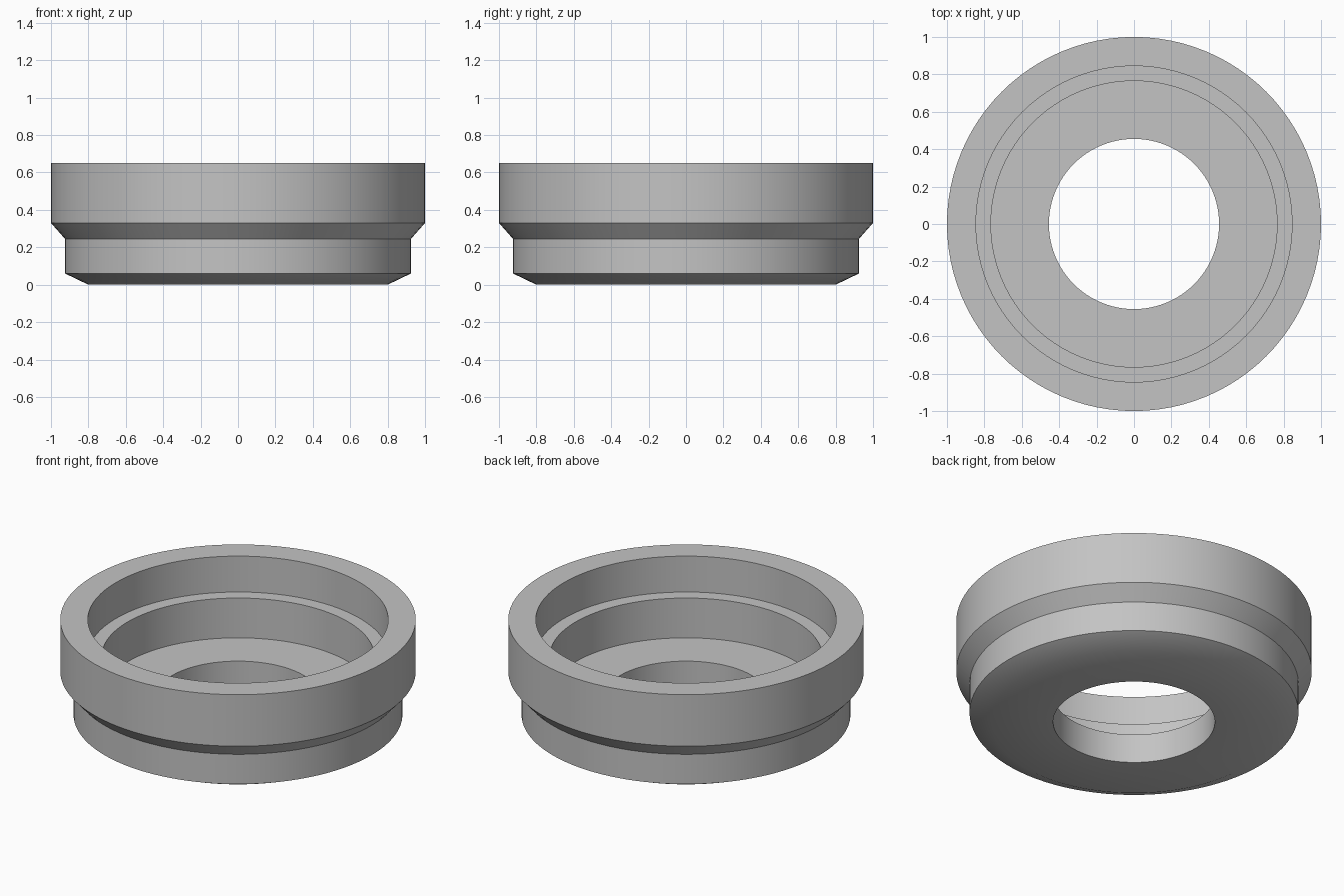
import bpy
import bmesh
import math

if "Cube" in bpy.data.objects:
    bpy.data.objects.remove(bpy.data.objects["Cube"])

SEGMENTS = 96

# Closed cross-section (radius, height), outside going up, then inside going down
PROFILE = [
    (0.455, 0.0), (0.80, 0.0), (0.925, 0.06),      # underside and bottom chamfer
    (0.925, 0.245), (1.0, 0.33), (1.0, 0.65),      # lower wall, flare, upper wall
    (0.845, 0.65), (0.845, 0.427),                 # rim and upper bore
    (0.765, 0.427), (0.765, 0.18), (0.455, 0.18),  # ledge, lower bore, floor
]


def lathe(name, profile, segments, material):
    """Revolve a closed profile around the z axis."""
    bm = bmesh.new()
    rings = []
    for i in range(segments):
        a = 2 * math.pi * i / segments
        rings.append([bm.verts.new((r * math.cos(a), r * math.sin(a), z))
                      for r, z in profile])
    n = len(profile)
    for i in range(segments):
        here, there = rings[i], rings[(i + 1) % segments]
        for j in range(n):
            k = (j + 1) % n
            bm.faces.new((here[j], there[j], there[k], here[k]))
    bmesh.ops.recalc_face_normals(bm, faces=bm.faces)
    mesh = bpy.data.meshes.new(name)
    bm.to_mesh(mesh)
    bm.free()
    mesh.materials.append(material)
    obj = bpy.data.objects.new(name, mesh)
    bpy.context.collection.objects.link(obj)
    return obj


grey = bpy.data.materials.new("light_grey")
grey.diffuse_color = (0.55, 0.55, 0.55, 1.0)
grey.use_nodes = True
grey.node_tree.nodes["Principled BSDF"].inputs["Base Color"].default_value = grey.diffuse_color

# Stepped ring with a through hole
ring = lathe("stepped_ring", PROFILE, SEGMENTS, grey)
bpy.context.view_layer.objects.active = ring
ring.select_set(True)
bpy.ops.object.shade_smooth_by_angle(angle=math.radians(30))
